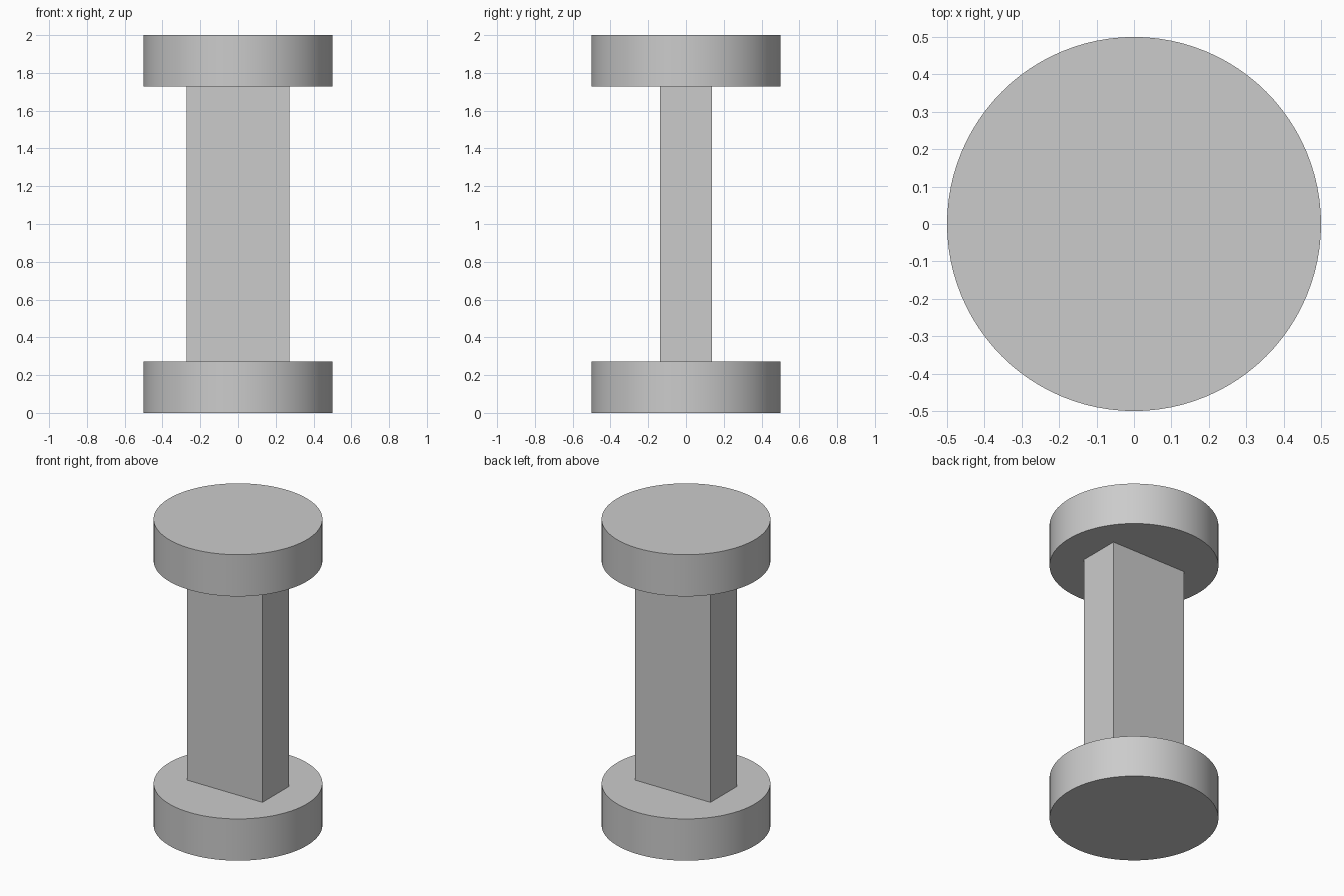
import bpy
import math

cube = bpy.data.objects.get("Cube")
if cube:
    bpy.data.objects.remove(cube, do_unlink=True)

HEIGHT = 2.0
RADIUS = 0.5
DISC = HEIGHT * 3 / 22  # disc thickness

# Single plain grey
grey = bpy.data.materials.new("plain_grey")
grey.use_nodes = True
colour = (0.6, 0.6, 0.6, 1)
grey.diffuse_color = colour
grey.node_tree.nodes["Principled BSDF"].inputs["Base Color"].default_value = colour


def finish(name):
    obj = bpy.context.object
    obj.name = name
    obj.data.name = name
    obj.data.materials.append(grey)
    return obj


# Round end discs
for name, z in (("bottom_disc", DISC / 2), ("top_disc", HEIGHT - DISC / 2)):
    bpy.ops.mesh.primitive_cylinder_add(vertices=96, radius=RADIUS, depth=DISC, location=(0, 0, z))
    finish(name)
    bpy.ops.object.shade_smooth_by_angle(angle=math.radians(30))

# Rectangular bar joining the discs
bpy.ops.mesh.primitive_cube_add(size=1, location=(0, 0, HEIGHT / 2))
bar = finish("connecting_bar")
bar.scale = (DISC * 2, DISC, HEIGHT - 2 * DISC)
bpy.ops.object.transform_apply(location=False, rotation=False, scale=True)
